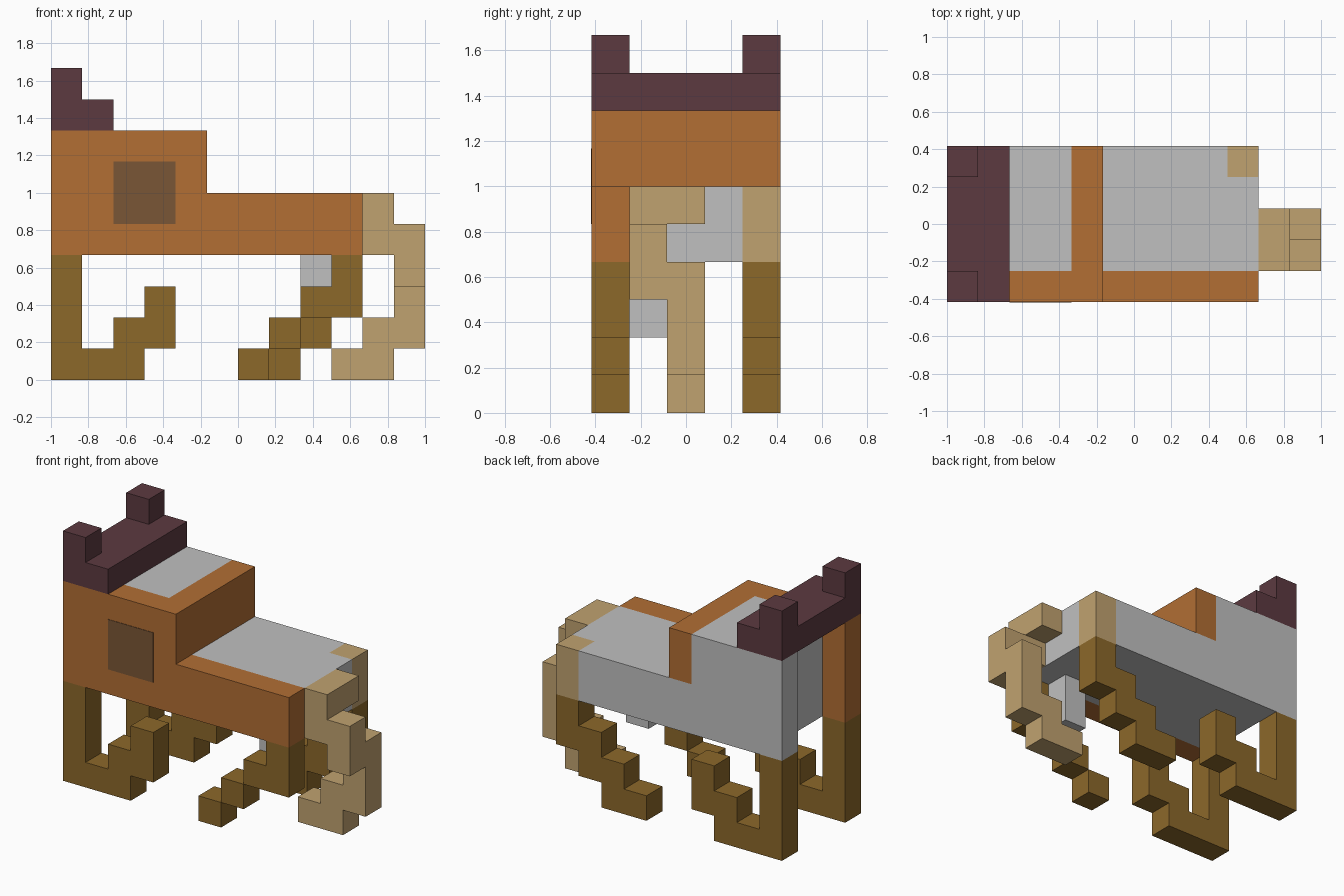
import bpy, bmesh
from mathutils import Vector

if "Cube" in bpy.data.objects:
    bpy.data.objects.remove(bpy.data.objects["Cube"], do_unlink=True)

U = 1 / 6                              # block size
ORIGIN = Vector((-1.0, -2.5 * U, 0.0))  # corner of the block grid


def lin(c):
    c /= 255
    return c / 12.92 if c <= 0.04045 else ((c + 0.055) / 1.055) ** 2.4


def material(name, *rgb):
    m = bpy.data.materials.new(name)
    m.use_nodes = True
    col = (*[lin(c) for c in rgb], 1.0)
    m.diffuse_color = col
    bsdf = m.node_tree.nodes["Principled BSDF"]
    bsdf.inputs["Base Color"].default_value = col
    bsdf.inputs["Roughness"].default_value = 0.9
    return m


ORANGE = material("orange", 178, 110, 52)
GREY = material("light grey", 192, 192, 192)
TAN = material("tan", 192, 162, 112)
BROWN = material("brown", 140, 104, 42)
MAROON = material("maroon", 92, 58, 64)
EYE = material("dark eye brown", 122, 86, 54)


def blocks(x0, x1, y0, y1, z0, z1):
    """All grid cells in the inclusive ranges."""
    return {(x, y, z) for x in range(x0, x1 + 1)
            for y in range(y0, y1 + 1) for z in range(z0, z1 + 1)}


def add_part(name, mat, *groups):
    """Join groups of cells into one mesh with only its outer faces."""
    cells = set().union(*groups)
    bm = bmesh.new()
    for cell in sorted(cells):
        for axis in range(3):
            for side in (0, 1):
                n = list(cell)
                n[axis] += 2 * side - 1
                if tuple(n) in cells:
                    continue
                a, b = (axis + 1) % 3, (axis + 2) % 3
                ring = []
                for da, db in ((0, 0), (1, 0), (1, 1), (0, 1)):
                    p = list(cell)
                    p[axis] += side
                    p[a] += da
                    p[b] += db
                    ring.append(bm.verts.new(ORIGIN + Vector(p) * U))
                bm.faces.new(ring if side else ring[::-1])
    bmesh.ops.remove_doubles(bm, verts=bm.verts, dist=0.001)
    bmesh.ops.dissolve_limit(bm, angle_limit=0.01, verts=bm.verts, edges=bm.edges)
    me = bpy.data.meshes.new(name)
    bm.to_mesh(me)
    bm.free()
    me.materials.append(mat)
    ob = bpy.data.objects.new(name, me)
    bpy.context.collection.objects.link(ob)
    return ob


# Orange side wall with the raised front band
add_part("side_wall", ORANGE,
         blocks(0, 9, 0, 0, 4, 5), blocks(0, 4, 0, 0, 6, 7), blocks(4, 4, 1, 4, 6, 7))

# Grey body, with a recess one block deep at its end
add_part("body", GREY,
         blocks(1, 9, 1, 3, 4, 5), blocks(0, 8, 4, 4, 4, 5),
         blocks(1, 3, 1, 3, 6, 7), blocks(0, 3, 4, 4, 6, 7))
add_part("belly_peg", GREY, blocks(8, 8, 1, 1, 2, 3))
add_part("corner_post", TAN, blocks(9, 9, 4, 4, 4, 5))

# Crest with two horns
add_part("horned_crest", MAROON,
         blocks(0, 1, 0, 4, 8, 8), blocks(0, 0, 0, 0, 9, 9), blocks(0, 0, 4, 4, 9, 9))

# Hooked legs at the crest end
for name, y in (("hooked_leg_front", 0), ("hooked_leg_back", 4)):
    add_part(name, BROWN,
             blocks(0, 0, y, y, 0, 3), blocks(0, 2, y, y, 0, 0),
             blocks(2, 3, y, y, 1, 1), blocks(3, 3, y, y, 2, 2))

# Stepped legs at the trunk end; the front one is thinner
add_part("stepped_leg_front", BROWN,
         blocks(9, 9, 0, 0, 2, 3), blocks(8, 8, 0, 0, 2, 2),
         blocks(7, 7, 0, 0, 1, 1), blocks(6, 6, 0, 0, 0, 0))
add_part("stepped_leg_back", BROWN,
         blocks(9, 9, 4, 4, 2, 3), blocks(8, 8, 4, 4, 1, 2),
         blocks(7, 7, 4, 4, 0, 1), blocks(6, 6, 4, 4, 0, 0))

# Winding trunk
add_part("trunk", TAN,
         blocks(10, 10, 1, 2, 5, 5), blocks(10, 11, 1, 1, 4, 4),
         blocks(11, 11, 1, 2, 3, 3), blocks(11, 11, 2, 2, 1, 2),
         blocks(10, 10, 2, 2, 0, 1), blocks(9, 9, 2, 2, 0, 0))

# Thin eye plate on the side wall
eye = add_part("eye_plate", EYE, blocks(2, 3, 0, 0, 5, 6))
front = ORIGIN.y
for v in eye.data.vertices:
    v.co.y = front - 0.003 if v.co.y < front + 0.01 else front + 0.002
